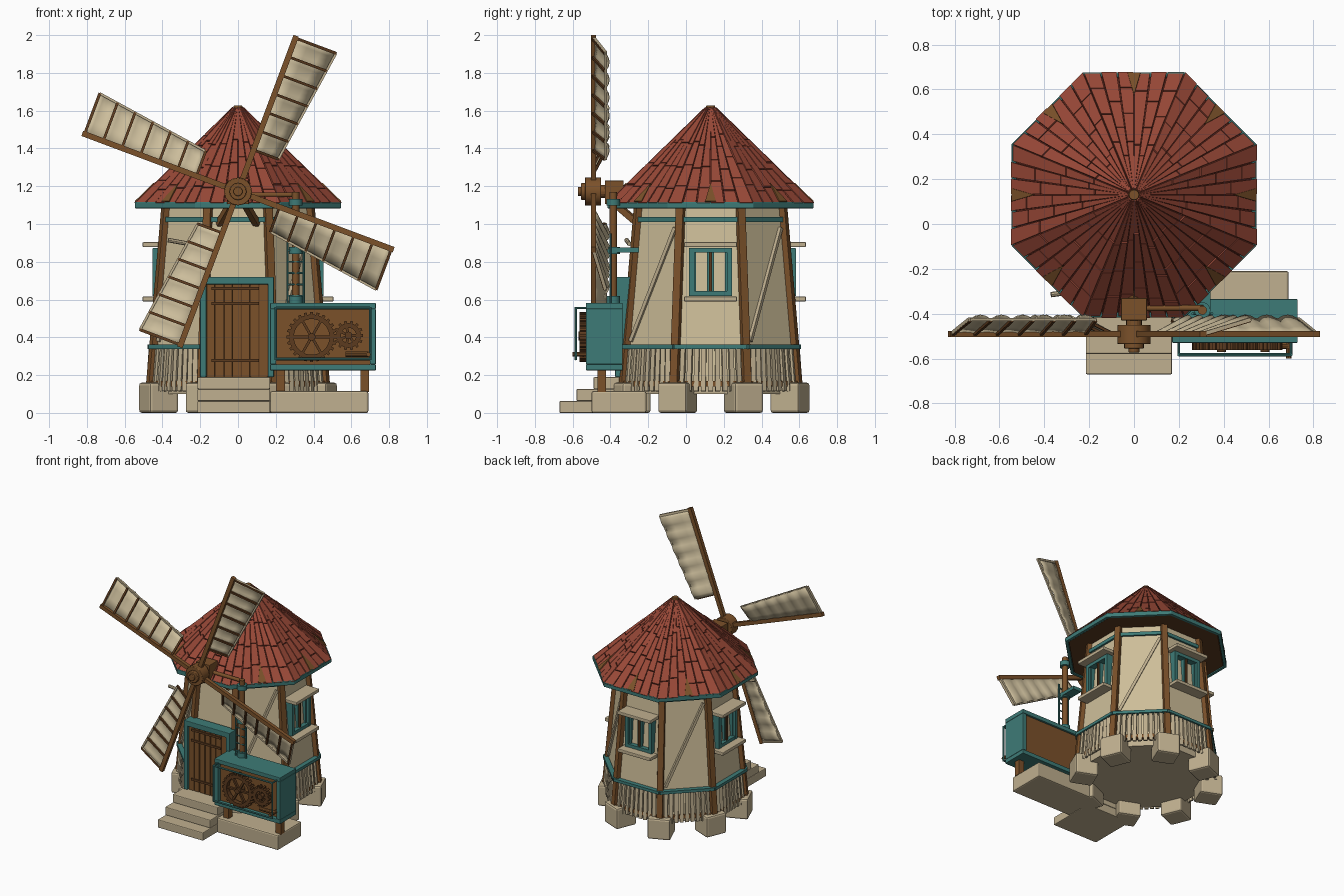
import bpy, bmesh, math, random
from math import radians, tan, cos, sin, pi
from mathutils import Matrix, Vector

random.seed(4)
cube = bpy.data.objects.get("Cube")
if cube:
    bpy.data.objects.remove(cube, do_unlink=True)

CY = 0.13                     # tower axis
T8 = tan(pi / 8)
HUB = Vector((0, -0.49, 1.172))


def material(name, srgb):
    col = [(c / 255) ** 2.2 for c in srgb] + [1]
    m = bpy.data.materials.new(name)
    m.use_nodes = True
    m.diffuse_color = col
    bsdf = m.node_tree.nodes["Principled BSDF"]
    bsdf.inputs["Base Color"].default_value = col
    bsdf.inputs["Roughness"].default_value = 0.8
    return m


STONE = material("stone", (190, 174, 142))
PLASTER = material("plaster", (205, 189, 152))
CLOTH = material("sail cloth", (204, 189, 155))
TEAL = material("teal paint", (64, 122, 118))
WOOD = material("wood", (122, 82, 46))
DARK = material("dark wood", (92, 61, 36))
RED = material("roof shingle", (152, 74, 58))
SHADE = material("roof gaps", (88, 40, 32))


class Part:
    """Collects simple solids into one object."""
    def __init__(self, name, mat):
        self.name, self.mat, self.bm = name, mat, bmesh.new()

    def box(self, center, size, frame=Matrix()):
        m = frame @ Matrix.Translation(center) @ Matrix.Diagonal((*size, 1))
        bmesh.ops.create_cube(self.bm, size=1, matrix=m)

    def span(self, lo, hi, frame=Matrix()):
        lo, hi = Vector(lo), Vector(hi)
        self.box((lo + hi) / 2, hi - lo, frame)

    def beam(self, p, q, w, d, frame=Matrix(), up="Y"):
        p, q = Vector(p), Vector(q)
        rot = (q - p).to_track_quat("Z", up).to_matrix().to_4x4()
        m = frame @ Matrix.Translation((p + q) / 2) @ rot
        self.box((0, 0, 0), (w, d, (q - p).length), m)

    def rod(self, p, q, r1, r2=None, n=16, frame=Matrix(), spin=0):
        p, q = Vector(p), Vector(q)
        rot = (q - p).to_track_quat("Z", "Y").to_matrix().to_4x4()
        m = frame @ Matrix.Translation((p + q) / 2) @ rot @ Matrix.Rotation(spin, 4, "Z")
        bmesh.ops.create_cone(self.bm, cap_ends=True, segments=n, radius1=r1,
                              radius2=r1 if r2 is None else r2, depth=(q - p).length, matrix=m)

    def octagon(self, z1, z2, a1, a2):
        k = 1 / cos(pi / 8)
        self.rod((0, CY, z1), (0, CY, z2), a1 * k, a2 * k, 8, spin=pi / 8)

    def loft(self, bottom, top):
        lo = [self.bm.verts.new(p) for p in bottom]
        hi = [self.bm.verts.new(p) for p in top]
        self.bm.faces.new(lo[::-1])
        self.bm.faces.new(hi)
        for i in range(len(lo)):
            j = (i + 1) % len(lo)
            self.bm.faces.new((lo[i], lo[j], hi[j], hi[i]))

    def done(self, bevel=0, smooth=False):
        bmesh.ops.recalc_face_normals(self.bm, faces=self.bm.faces)
        me = bpy.data.meshes.new(self.name)
        self.bm.to_mesh(me)
        self.bm.free()
        me.materials.append(self.mat)
        ob = bpy.data.objects.new(self.name, me)
        bpy.context.collection.objects.link(ob)
        if bevel:
            b = ob.modifiers.new("Bevel", "BEVEL")
            b.width, b.segments = bevel, 2
        if smooth:
            bpy.context.view_layer.objects.active = ob
            ob.select_set(True)
            bpy.ops.object.shade_smooth_by_angle(angle=radians(35))
            ob.select_set(False)
        return ob


def side(k):
    return Matrix.Translation((0, CY, 0)) @ Matrix.Rotation(k * pi / 4, 4, "Z")


def apo(z):                   # wall distance from the axis
    return 0.46 - (z - 0.15) * 0.086


# Tower body and floor
p = Part("tower_wall", PLASTER)
p.octagon(0.15, 1.1, apo(0.15), apo(1.1))
p.done()
p = Part("floor_slab", STONE)
p.octagon(0.1, 0.155, 0.43, 0.43)
p.done()

# Corner stones and corner posts
stones, posts = Part("corner_stones", STONE), Part("corner_posts", WOOD)
for k in range(8):
    f = side(k + 0.5)
    stones.box((0, -0.455, 0.08), (0.165, 0.165, 0.16), f)
    c = 1 / cos(pi / 8)
    posts.beam((0, -apo(0.14) * c, 0.14), (0, -apo(1.1) * c, 1.1), 0.044, 0.044, f)
stones.done(0.014)
posts.done(0.004)

# Octagonal bands, picket skirt, braces
sill, rail, band = Part("base_beam", WOOD), Part("picket_rail", TEAL), Part("top_band", TEAL)
slats, braces = Part("picket_skirt", STONE), Part("wall_braces", STONE)
for k in range(8):
    f = side(k)
    sill.box((0, -0.462, 0.155), (0.39, 0.03, 0.028), f)
    band.box((0, -apo(1.02) - 0.004, 1.024), (0.33, 0.022, 0.026), f)
    if k:
        rail.box((0, -0.462, 0.35), (0.385, 0.034, 0.022), f)
        for i in range(9):
            x = (i - 4) * 0.037
            slats.beam((x * 1.03, -0.476, 0.115), (x * 0.97, -0.46, 0.345), 0.026, 0.014, f)
    if k % 2:
        braces.beam((-0.15, -apo(0.38) - 0.006, 0.38), (0.13, -apo(0.98) - 0.006, 0.98), 0.02, 0.02, f)
for q in (sill, rail, band, slats, braces):
    q.done()

# Windows on three sides
frames, ledges, bars = Part("window_frames", TEAL), Part("window_ledges", STONE), Part("window_bars", DARK)
for k in (2, 4, 6):
    f = side(k)
    for s in (-1, 1):
        frames.span((s * 0.1 - 0.014, -0.452, 0.62), (s * 0.1 + 0.014, -0.39, 0.87), f)
        frames.span((s * 0.047 - 0.039, -0.432, 0.64), (s * 0.047 - 0.029, -0.39, 0.855), f)
        frames.span((s * 0.047 + 0.029, -0.432, 0.64), (s * 0.047 + 0.039, -0.39, 0.855), f)
    for z in (0.62, 0.85):
        frames.span((-0.114, -0.45, z), (0.114, -0.39, z + 0.024), f)
    bars.span((-0.007, -0.442, 0.63), (0.007, -0.39, 0.86), f)
    ledges.span((-0.14, -0.505, 0.59), (0.14, -0.39, 0.616), f)
    ledges.span((-0.14, -0.505, 0.878), (0.14, -0.38, 0.904), f)
frames.done()
bars.done()
ledges.done(0.005)

# Roof: dark core, loose shingles, eave boards, finial
p = Part("roof_core", SHADE)
p.octagon(1.1, 1.612, 0.535, 0.015)
p.done()
p = Part("roof_soffit", DARK)
p.octagon(1.088, 1.1, 0.52, 0.525)
p.done()


def roof_point(u, s, h):
    a = 0.54 + (0.018 - 0.54) * s
    return Vector((u * a * T8, -a - 0.7 * h, 1.105 + 0.508 * s + 0.71 * h))


shingles, eaves, darts = Part("roof_shingles", RED), Part("eave_boards", TEAL), Part("roof_darts", WOOD)
N = 6
for k in range(8):
    f = side(k)
    eaves.box((0, -0.535, 1.1), (0.455, 0.022, 0.034), f)
    darts.loft([f @ roof_point(u, s, 0.008) for u, s in ((-0.13, 0.01), (0.13, 0.01), (0, 0.2))],
               [f @ roof_point(u, s, 0.016) for u, s in ((-0.13, 0.01), (0.13, 0.01), (0, 0.2))])
    for j in range(N):
        u0, u1 = 2 * j / N - 1 + 0.016 * (j > 0), 2 * (j + 1) / N - 1 - 0.016 * (j < N - 1)
        shift = random.uniform(-0.07, 0.07)
        cuts = [0] + [c + shift for c in (0.2, 0.42, 0.66)] + [1]
        for s0, s1 in zip(cuts, cuts[1:]):
            lift = random.uniform(0.008, 0.013)
            quad = ((u0, s0), (u1, s0), (u1, s1 - 0.007), (u0, s1 - 0.007))
            shingles.loft([f @ roof_point(u, s, 0) for u, s in quad],
                          [f @ roof_point(u, s, lift) for u, s in quad])
shingles.done()
eaves.done(0.004)
darts.done()
p = Part("roof_finial", WOOD)
p.rod((0, CY, 1.6), (0, CY, 1.628), 0.027, 0.022, 12)
p.done()

# Door with frame, planks and straps
p = Part("door_frame", TEAL)
for x0, x1, z0 in ((-0.2, -0.168, 0.19), (0.158, 0.19, 0.19), (-0.2, 0.19, 0.68)):
    p.span((x0, -0.375, z0), (x1, -0.29, 0.72))
p.done(0.004)
p = Part("door_planks", WOOD)
for i in range(7):
    x = -0.166 + i * 0.0465
    p.span((x, -0.362, 0.19), (x + 0.043, -0.31, 0.68))
p.done(0.003)
p = Part("door_straps", DARK)
p.span((-0.168, -0.355, 0.19), (0.158, -0.32, 0.68))
for z in (0.27, 0.57, 0.65):
    p.span((-0.14, -0.37, z), (0.11, -0.35, z + 0.016))
p.done()

# Entrance steps and machine plinth
p = Part("entrance_steps", STONE)
for i, y in enumerate((-0.67, -0.58, -0.49)):
    p.span((-0.215, y, i * 0.063), (0.17, -0.3, (i + 1) * 0.063))
p.done(0.006)
p = Part("machine_plinth", STONE)
p.span((0.17, -0.5, 0), (0.69, -0.21, 0.115))
p.done(0.01)

# Machine cabinet
p = Part("cabinet_legs", WOOD)
for x in (0.225, 0.67):
    p.box((x, -0.445, 0.17), (0.045, 0.045, 0.12))
p.done()
p = Part("cabinet_shell", TEAL)
for x0, x1, z0, z1 in ((0.17, 0.73, 0.225, 0.257), (0.17, 0.73, 0.55, 0.582),
                       (0.17, 0.202, 0.257, 0.55), (0.698, 0.73, 0.257, 0.55)):
    p.span((x0, -0.53, z0), (x1, -0.335, z1))
p.done(0.004)
p = Part("cabinet_panel", WOOD)
p.span((0.2, -0.5, 0.255), (0.7, -0.35, 0.552))
p.done()

# Gears
gears = Part("gears", DARK)
for x, z, r, teeth in ((0.39, 0.402, 0.118, 24), (0.585, 0.41, 0.064, 14)):
    f = Matrix.Translation((x, -0.545, z))
    gears.rod((0, -0.025, 0), (0, 0.05, 0), 0.02, frame=f)
    for i in range(teeth):
        g = f @ Matrix.Rotation(2 * pi * i / teeth, 4, "Y")
        gears.box((r - 0.012, 0, 0), (0.024, 0.035, 2.1 * r * tan(pi / teeth)), g)
        gears.box((r + 0.006, 0, 0), (0.016, 0.035, r * tan(pi / teeth)), g)
        if i % (teeth // 6) == 0 and i < teeth // 6 * 6:
            gears.box((r / 2, 0, 0), (r, 0.02, 0.014), g)
gears.done()
p = Part("guard_rods", TEAL)
for z in (0.285, 0.555):
    p.rod((0.2, -0.583, z), (0.7, -0.583, z), 0.007, n=8)
for x in (0.2, 0.7):
    p.rod((x, -0.583, 0.28), (x, -0.583, 0.56), 0.007, n=8)
    p.rod((x, -0.583, 0.555), (x, -0.52, 0.555), 0.006, n=8)
p.done(smooth=True)
p = Part("crank_handle", WOOD)
p.rod((0.57, -0.545, 0.31), (0.69, -0.545, 0.31), 0.014, n=10)
p.rod((0.69, -0.6, 0.31), (0.69, -0.5, 0.31), 0.012, n=10)
p.done(smooth=True)

# Upright drive shaft with collars and ladder
p = Part("drive_shaft", WOOD)
p.rod((0.305, -0.385, 0.57), (0.305, -0.385, 1.17), 0.02)
p.rod((0.04, -0.375, 1.155), (0.31, -0.375, 1.155), 0.013)
p.done(smooth=True)
p = Part("shaft_collars", TEAL)
for z in (0.6, 0.86, 1.115):
    p.rod((0.305, -0.385, z - 0.018), (0.305, -0.385, z + 0.018), 0.036)
p.span((0.27, -0.38, 0.85), (0.34, -0.25, 0.875))
for x in (0.262, 0.348):
    p.rod((x, -0.4, 0.57), (x, -0.4, 0.95), 0.006, n=8)
for i in range(6):
    p.rod((0.262, -0.4, 0.62 + i * 0.06), (0.348, -0.4, 0.62 + i * 0.06), 0.005, n=8)
p.done(smooth=True)
p = Part("wall_peg", STONE)
p.rod((-0.37, -0.315, 0.915), (-0.26, -0.3, 0.895), 0.012, n=8)
p.done()

# Rotor bearing, struts and hub
p = Part("rotor_bearing", WOOD)
p.span((-0.058, -0.43, 1.105), (0.058, -0.33, 1.23))
p.rod((0, -0.5, HUB.z), (0, -0.1, HUB.z), 0.035)
for s in (-1, 1):
    p.beam((s * 0.03, -0.39, 1.12), (s * 0.1, -0.25, 1.0), 0.035, 0.035)
p.done(0.004)
p = Part("rotor_hub", WOOD)
p.rod((0, -0.535, HUB.z), (0, -0.45, HUB.z), 0.074)
p.rod((0, -0.555, HUB.z), (0, -0.53, HUB.z), 0.045)
p.rod((0, -0.573, HUB.z), (0, -0.55, HUB.z), 0.024)
p.done(0.004, True)

# Four sails: spar, ribs, cloth in sagging bays and an edge batten
spars, ribs = Part("sail_spars", WOOD), Part("sail_ribs", DARK)
edges, cloth = Part("sail_battens", STONE), Part("sail_cloth", CLOTH)
BAYS, SUB = 6, 4


def sail_point(t, v, lift=0.0):
    return Vector((0.235 + 0.632 * t, 0.065 * v + lift, -v * (0.14 + 0.09 * t)))


for b in range(4):
    f = Matrix.Translation(HUB) @ Matrix.Rotation(-radians(69.5 + 90 * b), 4, "Y")
    spars.span((0, -0.014, -0.015), (0.88, 0.014, 0.015), f)
    for i in range(BAYS + 1):
        t = i / BAYS
        ribs.beam(sail_point(t, 0, -0.006), sail_point(t, 1, -0.006), 0.014, 0.012, f)
    edges.beam(sail_point(0, 1), sail_point(1, 1), 0.013, 0.013, f)
    edges.beam(sail_point(1, 0), sail_point(1, 1), 0.016, 0.016, f)
    grid = []
    for i in range(BAYS * SUB + 1):
        sag = 0.018 * abs(sin(pi * i / SUB))
        grid.append([cloth.bm.verts.new(f @ sail_point(i / BAYS / SUB, v / 3, sag * (0.3 + v / 4)))
                     for v in range(4)])
    for r0, r1 in zip(grid, grid[1:]):
        for v in range(3):
            cloth.bm.faces.new((r0[v], r0[v + 1], r1[v + 1], r1[v]))
for q in (spars, ribs, edges):
    q.done()
sheet = cloth.done(smooth=True)
solid = sheet.modifiers.new("Thickness", "SOLIDIFY")
solid.thickness, solid.offset = 0.005, 0
